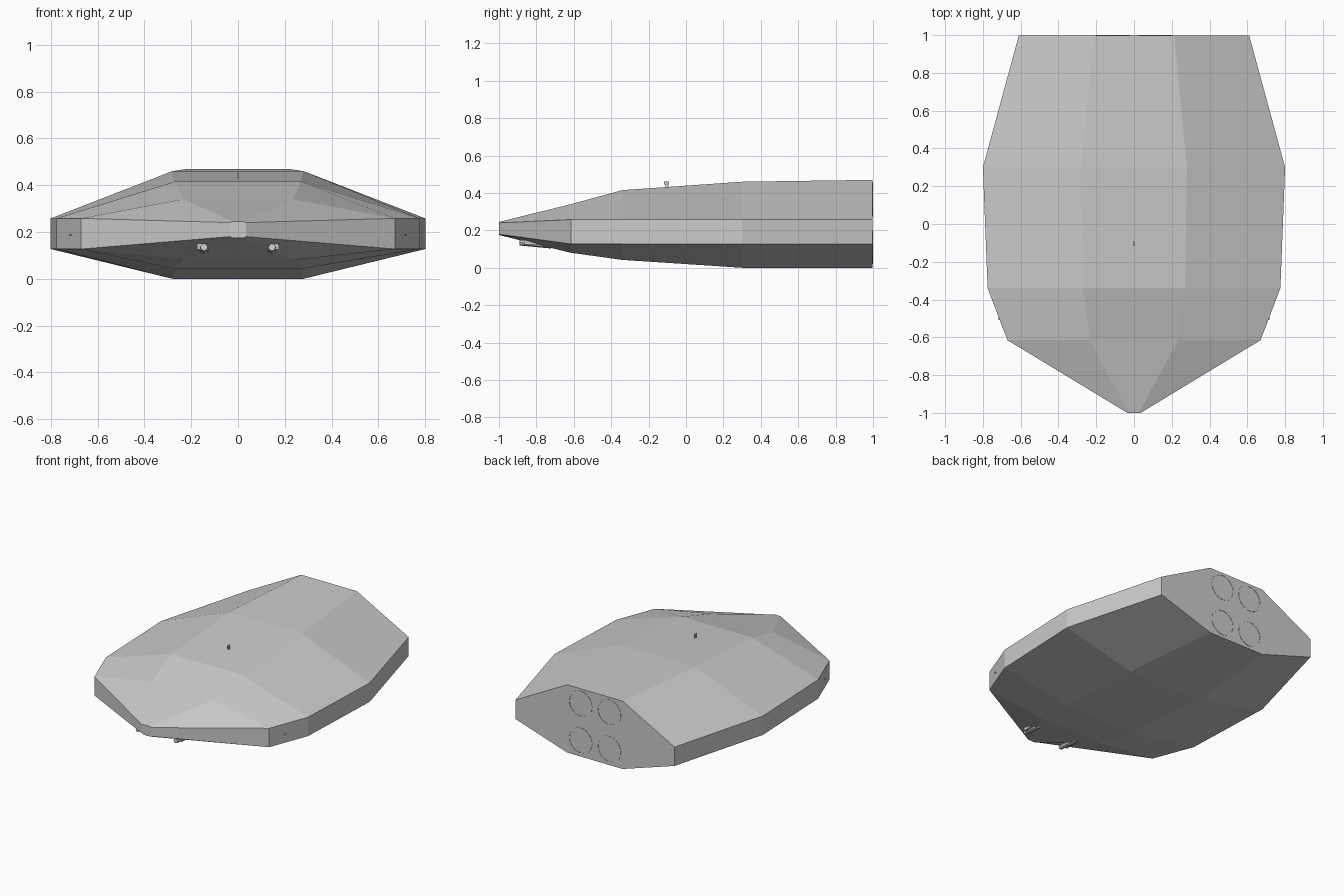
import bpy, bmesh, math
from mathutils import Vector

if "Cube" in bpy.data.objects:
    bpy.data.objects.remove(bpy.data.objects["Cube"])


def finish(bm, name):
    bmesh.ops.recalc_face_normals(bm, faces=bm.faces)
    mesh = bpy.data.meshes.new(name)
    bm.to_mesh(mesh)
    bm.free()
    ob = bpy.data.objects.new(name, mesh)
    bpy.context.collection.objects.link(ob)
    return ob


def tube(name, a, b, r1, r2, sides=8):
    """Capped cone or cylinder from point a to point b."""
    a, b = Vector(a), Vector(b)
    bm = bmesh.new()
    bmesh.ops.create_cone(bm, cap_ends=True, segments=sides, radius1=r1,
                          radius2=r2, depth=(b - a).length)
    ob = finish(bm, name)
    ob.location = (a + b) / 2
    ob.rotation_euler = (b - a).to_track_quat('Z', 'Y').to_euler()
    return ob


def box(name, loc, size, rot=(0, 0, 0)):
    bm = bmesh.new()
    bmesh.ops.create_cube(bm, size=1)
    bmesh.ops.scale(bm, vec=size, verts=bm.verts)
    ob = finish(bm, name)
    ob.location = loc
    ob.rotation_euler = rot
    return ob


# Hull: eight-sided sections lofted from nose to stern
# y, deck half-width, waist half-width, bottom z, waist low z, waist high z, top z
sections = [
    (-1.0, 0.025, 0.035, 0.175, 0.18, 0.24, 0.245),
    (-0.615, 0.235, 0.67, 0.08, 0.127, 0.258, 0.34),
    (-0.34, 0.27, 0.775, 0.042, 0.127, 0.258, 0.415),
    (0.30, 0.28, 0.80, 0.0, 0.127, 0.258, 0.46),
    (0.998, 0.213, 0.61, 0.0, 0.127, 0.258, 0.47),
]
bm = bmesh.new()
rings = []
for y, d, w, z0, z1, z2, z3 in sections:
    half = [(d, z0), (w, z1), (w, z2), (d, z3)]
    loop = half + [(-x, z) for x, z in reversed(half)]
    rings.append([bm.verts.new((x, y, z)) for x, z in loop])
for r, s in zip(rings, rings[1:]):
    for i in range(8):
        j = (i + 1) % 8
        bm.faces.new((r[i], r[j], s[j], s[i]))
bm.faces.new(rings[0])
bm.faces.new(rings[-1])
finish(bm, "hull")

# Four thin exhaust rims on the stern
for x in (-0.11, 0.11):
    for z in (0.365, 0.11):
        bm = bmesh.new()
        loops = []
        for rad, y in ((0.09, 0.99), (0.09, 1.0), (0.084, 1.0), (0.084, 0.99)):
            loops.append([bm.verts.new((x + rad * math.cos(k * math.tau / 24), y,
                                        z + rad * math.sin(k * math.tau / 24)))
                          for k in range(24)])
        for a, b in zip(loops, loops[1:] + loops[:1]):
            for k in range(24):
                n = (k + 1) % 24
                bm.faces.new((a[k], a[n], b[n], b[k]))
        finish(bm, "exhaust_rim")

for s in (-1, 1):
    # Guns under the nose
    tube("nose_gun", (s * 0.145, -0.89, 0.135), (s * 0.145, -0.72, 0.125), 0.016, 0.022)
    box("gun_mount", (s * 0.155, -0.83, 0.138), (0.04, 0.07, 0.025))
    # Small lamps on the front flanks
    box("flank_lamp", (s * 0.713, -0.5, 0.187), (0.012, 0.012, 0.006))

# Small sensor on the deck and hatch marker on the right slope
box("sensor_stem", (0, -0.102, 0.439), (0.007, 0.016, 0.026))
box("sensor_head", (0, -0.104, 0.453), (0.007, 0.026, 0.014))
box("side_antenna", (0.685, 0.525, 0.28), (0.008, 0.04, 0.008), (0, 0, 0.2))
